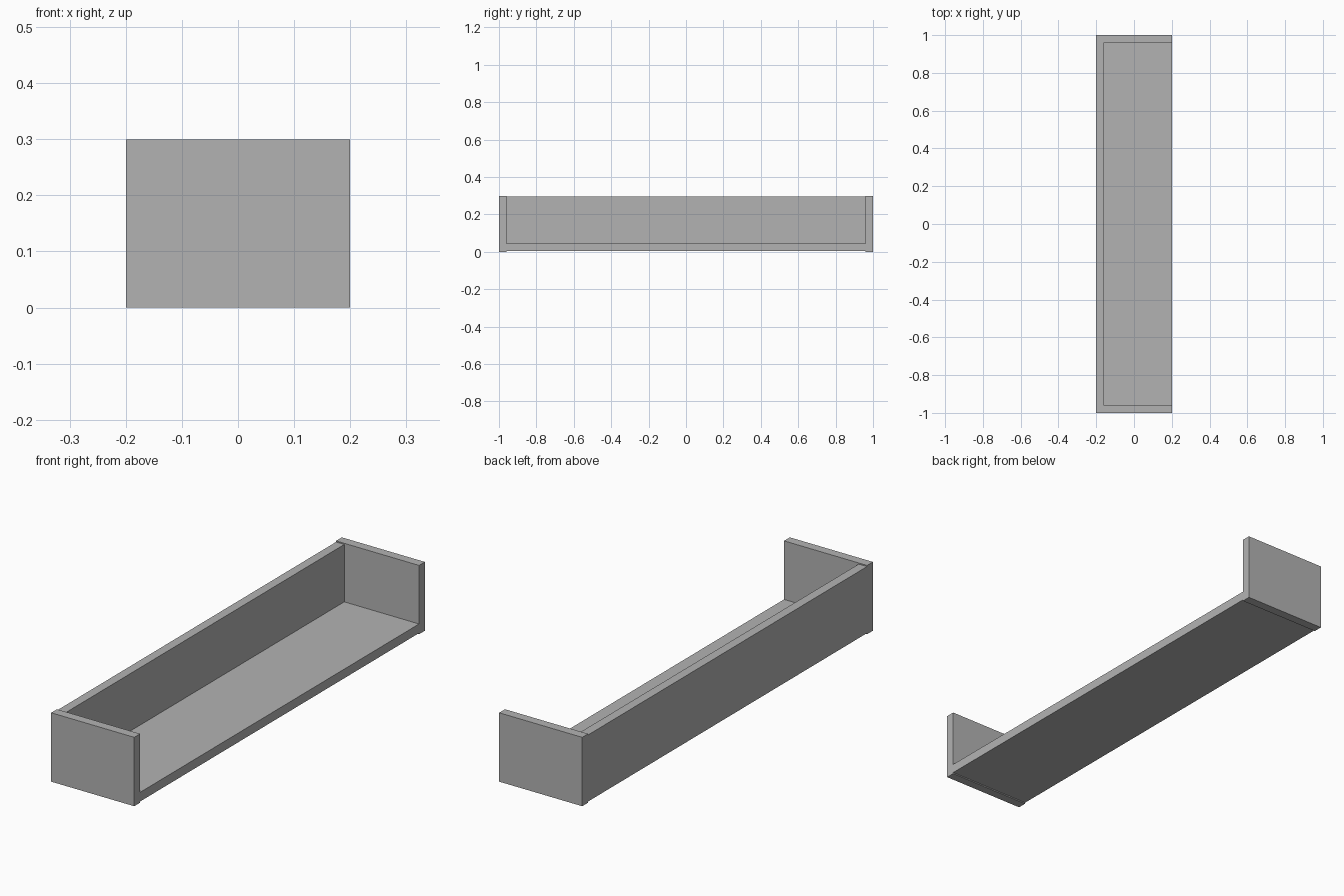
import bpy
import bmesh
from mathutils import Matrix, Vector

if "Cube" in bpy.data.objects:
    bpy.data.objects.remove(bpy.data.objects["Cube"])

LENGTH, DEPTH, HEIGHT = 2.0, 0.4, 0.3
BOARD = 0.04     # board thickness
INSET = 0.005    # shelf and back sit inside the end panels' outline

grey = bpy.data.materials.new("plain_grey")
grey.use_nodes = True
color = (0.45, 0.45, 0.45, 1)
grey.diffuse_color = color
grey.node_tree.nodes["Principled BSDF"].inputs["Base Color"].default_value = color


def board(name, low, high):
    """Box between two opposite corners."""
    low, high = Vector(low), Vector(high)
    bm = bmesh.new()
    bmesh.ops.create_cube(bm, size=1, matrix=Matrix.Diagonal((*(high - low), 1)))
    mesh = bpy.data.meshes.new(name)
    bm.to_mesh(mesh)
    bm.free()
    mesh.materials.append(grey)
    obj = bpy.data.objects.new(name, mesh)
    obj.location = (low + high) / 2
    bpy.context.collection.objects.link(obj)
    return obj


x, y = DEPTH / 2, LENGTH / 2
inner = y - BOARD

# End panels
board("front_end_panel", (-x, -y, 0), (x, -inner, HEIGHT))
board("back_end_panel", (-x, inner, 0), (x, y, HEIGHT))

# Long upright board and the shelf that meets it
board("long_side_panel", (-x, -inner, INSET), (-x + BOARD, inner, HEIGHT - INSET))
board("shelf_base", (-x + BOARD, -inner, INSET), (x, inner, INSET + BOARD))
